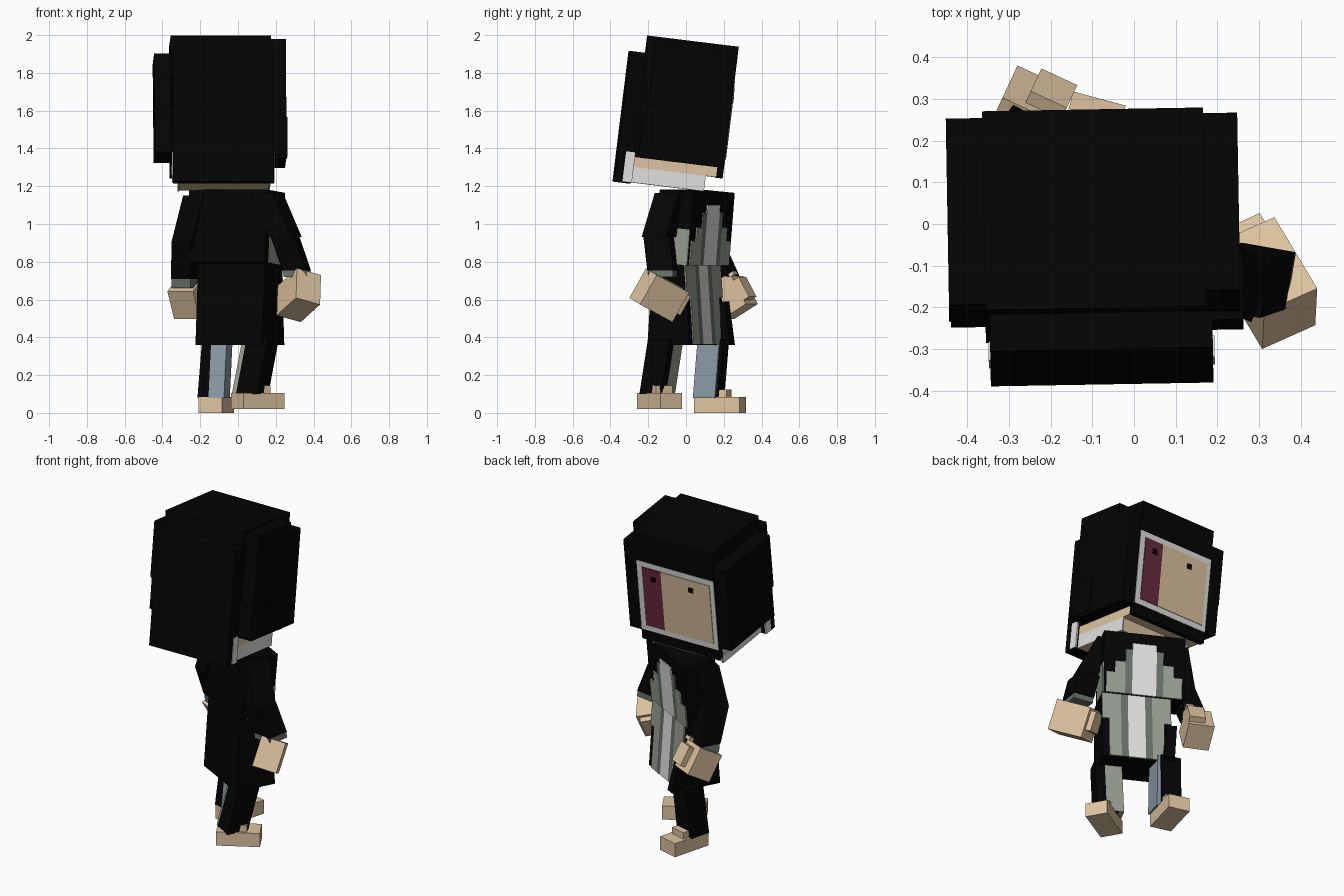
import bpy, bmesh, math
from mathutils import Matrix, Vector

if "Cube" in bpy.data.objects:
    bpy.data.objects.remove(bpy.data.objects["Cube"])


def material(name, rgb):
    m = bpy.data.materials.new(name)
    m.diffuse_color = (*rgb, 1)
    m.use_nodes = True
    m.node_tree.nodes["Principled BSDF"].inputs["Base Color"].default_value = m.diffuse_color
    return m


BLACK = material("black", (0.0012, 0.0012, 0.0012))
SKIN = material("skin", (0.73, 0.55, 0.35))
LIGHT = material("light_grey", (0.75, 0.75, 0.74))
MID = material("grey_green", (0.31, 0.34, 0.285))
DARK = material("dark_grey_green", (0.14, 0.165, 0.145))
BLUE = material("blue_grey", (0.26, 0.33, 0.39))
RED = material("dark_red", (0.14, 0.025, 0.05))


def turn(deg, axis='Z'):
    return Matrix.Rotation(math.radians(deg), 4, axis)


def frame(x, y, z, yaw=0):
    return Matrix.Translation((x, y, z)) @ turn(yaw)


def box(name, lo, hi, mat, M=Matrix()):
    """Box between two corners, in the local frame M."""
    lo, hi = Vector(lo), Vector(hi)
    bm = bmesh.new()
    bmesh.ops.create_cube(bm, size=1)
    for v in bm.verts:
        v.co = M @ Vector([(lo[i] + hi[i]) / 2 + v.co[i] * (hi[i] - lo[i]) for i in range(3)])
    return finish(name, bm, mat)


def limb(name, top, bottom, size, mat, yaw=0, flare=0):
    """Four-sided limb between two centres; flare deepens the lower end."""
    bm = bmesh.new()
    bmesh.ops.create_cube(bm, size=1)
    R = turn(yaw)
    for v in bm.verts:
        end = Vector(top if v.co.z > 0 else bottom)
        depth = size[1] + (0 if v.co.z > 0 else flare)
        v.co = end + R @ Vector((v.co.x * size[0], v.co.y * depth, 0))
    return finish(name, bm, mat)


def finish(name, bm, mat):
    bmesh.ops.recalc_face_normals(bm, faces=bm.faces)
    me = bpy.data.meshes.new(name)
    bm.to_mesh(me)
    bm.free()
    me.materials.append(mat)
    ob = bpy.data.objects.new(name, me)
    bpy.context.collection.objects.link(ob)
    return ob


# Head, tilted forward
H = Matrix.Translation((0, 0, 1.255)) @ turn(1) @ turn(-7, 'X')
box("hair_main", (-.36, -.29, .075), (.17, .19, .722), BLACK, H)
box("hair_back", (-.35, -.378, -.067), (.184, -.29, .63), BLACK, H)
box("hair_left", (-.447, -.265, .29), (-.36, .185, .63), BLACK, H)
box("hair_left_lower", (-.443, -.255, .10), (-.36, .185, .29), BLACK, H)
box("hair_right", (.17, -.25, .075), (.252, .08, .71), BLACK, H)
box("hair_right_front", (.17, .08, .075), (.252, .185, .65), BLACK, H)
box("hair_right_lock", (.17, -.27, .09), (.258, -.105, .29), BLACK, H)
box("hair_chin", (-.36, .155, .02), (.17, .19, .08), BLACK, H)
box("head_skin", (-.35, -.29, .022), (.168, .155, .08), SKIN, H)

# Jaw with a light band around its sides
box("jaw", (-.31, -.29, -.058), (.16, .09, .022), SKIN, H)
for side, x in (("left", -.318), ("right", .16)):
    box("band_side_" + side, (x, -.30, -.06), (x + .008, .10, .022), LIGHT, H)
for side, x in (("left", -.354), ("right", .18)):
    box("band_end_" + side, (x, -.335, -.06), (x + .008, -.285, .10), LIGHT, H)


# Face plates
def face(name, u0, w0, u1, w1, depth, mat):
    box(name, (u0, .19, w0), (u1, .19 + depth, w1), mat, H)


face("face_border", -.36, .085, .17, .54, .002, LIGHT)
face("face_skin", -.33, .12, .003, .505, .006, SKIN)
face("face_red_patch", .003, .12, .132, .505, .006, RED)
for side, u in (("left", -.20), ("right", .058)):
    face("pupil_" + side, u - .016, .425, u + .016, .457, .009, BLACK)

# Upper body, leaning slightly forward
T = frame(-.02, .03, .80, -28) @ turn(-5, 'X')
box("jacket", (-.235, -.10, 0), (.235, .10, .385), BLACK, T)
box("jacket_side_right", (.235, -.06, 0), (.241, .10, .19), MID, T)
for i, (x0, x1, top, mat) in enumerate(((0, .07, .32, LIGHT), (.07, .11, .28, DARK),
                                        (.11, .17, .20, MID), (.17, .22, .13, MID))):
    for s in (-1, 1):
        box(f"chest_stripe_{i}", (min(s * x0, s * x1), .10, 0),
            (max(s * x0, s * x1), .108, top), mat, T)

# Lower body, flared toward the hem
limb("coat_skirt", (.01, 0, .80), (.01, 0, .37), (.40, .19), BLACK, -28, .06)
S = frame(.01, 0, .80, -28) @ Matrix.Translation((0, .094, 0)) @ turn(4, 'X')
for i, (x0, x1, low, mat) in enumerate(((0, .05, .43, LIGHT), (.05, .09, .43, DARK),
                                        (.09, .16, .43, MID), (.16, .20, .18, MID))):
    for s in (-1, 1):
        box(f"skirt_stripe_{i}", (min(s * x0, s * x1), 0, -low),
            (max(s * x0, s * x1), .008, 0), mat, S)
limb("coat_flap_left", (-.14, .14, .60), (-.10, .17, .37), (.06, .17), BLACK, -28)

# Arms: upper sleeve, lower sleeve, cuff
limb("upper_sleeve_right", (.15, -.075, 1.175), (.25, -.145, .94), (.13, .14), BLACK, -24)
limb("lower_sleeve_right", (.25, -.145, .94), (.31, -.125, .765), (.13, .14), BLACK, -10)
limb("cuff_right", (.31, -.125, .77), (.315, -.125, .73), (.125, .135), DARK, -10)
limb("upper_sleeve_left", (-.205, .12, 1.16), (-.265, .11, .92), (.12, .14), BLACK, -28)
limb("lower_sleeve_left", (-.265, .11, .92), (-.27, .20, .72), (.12, .14), BLACK, -28)
limb("cuff_left", (-.27, .20, .725), (-.27, .21, .67), (.115, .135), DARK, -28)

# Hands with raised finger blocks
RH = frame(.315, -.13, .627, 31) @ turn(-25, 'X') @ turn(16, 'Y')
box("hand_right", (-.072, -.125, -.09), (.072, .095, .09), SKIN, RH)
box("fingers_right", (-.045, .095, -.04), (.05, .128, .075), SKIN, RH)
LH = frame(-.255, .255, .625, -25) @ turn(30, 'X')
box("hand_left", (-.075, -.09, -.085), (.075, .07, .085), SKIN, LH)
box("fingers_left", (-.02, .07, -.06), (.075, .105, .06), SKIN, LH)
box("thumb_left", (.03, .0, .085), (.075, .09, .105), SKIN, LH)

# Legs: black outside with a coloured inner lining
limb("leg_left", (-.115, .15, .40), (-.14, .125, .09), (.12, .13), BLACK, -15)
limb("leg_left_inner", (-.085, .13, .40), (-.10, .105, .09), (.085, .12), BLUE, -15)
limb("leg_right", (.13, -.115, .40), (.075, -.16, .11), (.125, .13), BLACK, -28)
limb("leg_right_inner", (.095, -.09, .40), (.04, -.135, .11), (.10, .12), MID, -28)

# Feet with a raised instep in front of each leg
for side, M in (("left", frame(-.115, .18, .01, -15)), ("right", frame(.105, -.14, .03, -60))):
    box("foot_" + side, (-.065, -.125, 0), (.065, .125, .085), SKIN, M)
    box("instep_" + side, (-.05, 0, .085), (.05, .05, .125), SKIN, M)

# Stand the figure on the ground
low = min(v.co.z for o in bpy.data.objects for v in o.data.vertices)
for o in bpy.data.objects:
    o.data.transform(Matrix.Translation((0, 0, -low)))
